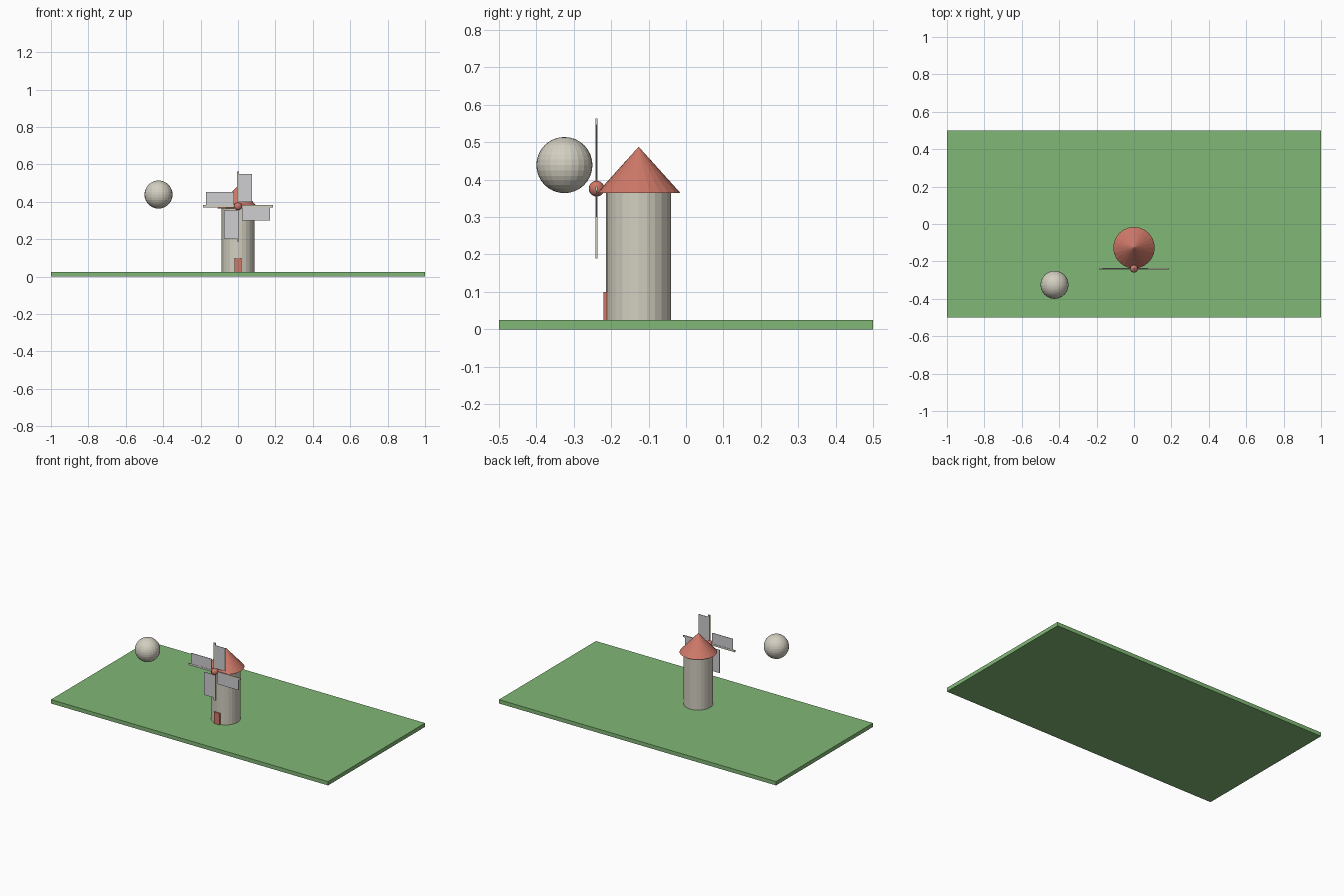
import bpy
import math
from mathutils import Matrix, Vector

if "Cube" in bpy.data.objects:
    bpy.data.objects.remove(bpy.data.objects["Cube"], do_unlink=True)


def material(name, color):
    m = bpy.data.materials.new(name)
    m.use_nodes = True
    m.diffuse_color = (*color, 1)
    m.node_tree.nodes["Principled BSDF"].inputs["Base Color"].default_value = (*color, 1)
    return m


GRASS = material("grass green", (0.22, 0.48, 0.18))
STONE = material("warm stone", (0.65, 0.62, 0.53))
RED = material("brick red", (0.62, 0.19, 0.14))
CLOTH = material("pale sailcloth", (0.62, 0.62, 0.65))


def finish(name, mat):
    ob = bpy.context.object
    ob.name = name
    ob.data.materials.append(mat)
    return ob


def box(name, mat, center, size):
    bpy.ops.mesh.primitive_cube_add(size=1, location=center)
    ob = finish(name, mat)
    ob.data.transform(Matrix.Diagonal((*size, 1)))
    return ob


def cone(name, mat, r1, r2, z0, z1):
    bpy.ops.mesh.primitive_cone_add(vertices=24, radius1=r1, radius2=r2, depth=z1 - z0,
                                    location=(0, TOWER_Y, (z0 + z1) / 2))
    return finish(name, mat)


def ball(name, mat, radius, center, segments, rings):
    bpy.ops.mesh.primitive_uv_sphere_add(segments=segments, ring_count=rings,
                                         radius=radius, location=center)
    return finish(name, mat)


TOWER_Y = -0.1265
HUB = Vector((0, -0.239, 0.376))

# Ground slab, tower, roof and door
box("ground", GRASS, (0, 0, 0.0125), (2, 1, 0.025))
cone("tower", STONE, 0.087, 0.087, 0.025, 0.365)
cone("roof", RED, 0.111, 0, 0.365, 0.488)
box("door", RED, (0, -0.21, 0.0625), (0.04, 0.02, 0.075))

# Floating ball
ball("floating_ball", STONE, 0.075, (-0.425, -0.325, 0.439), 24, 16)

# Rotor: hub with four arms, each carrying a sail on one side
ball("hub", RED, 0.021, HUB, 16, 12)
for i, side in enumerate(("top", "right", "bottom", "left")):
    turn = Matrix.Rotation(i * math.pi / 2, 4, "Y")
    arm = box(side + "_arm", STONE, (0, 0, 0), (0.012, 0.006, 0.187))
    arm.matrix_world = Matrix.Translation(HUB) @ turn @ Matrix.Translation((0, 0, 0.0935))
    sail = box(side + "_sail", CLOTH, (0, 0, 0), (0.075, 0.003, 0.15))
    sail.matrix_world = Matrix.Translation(HUB) @ turn @ Matrix.Translation((0.0385, 0, 0.097))
